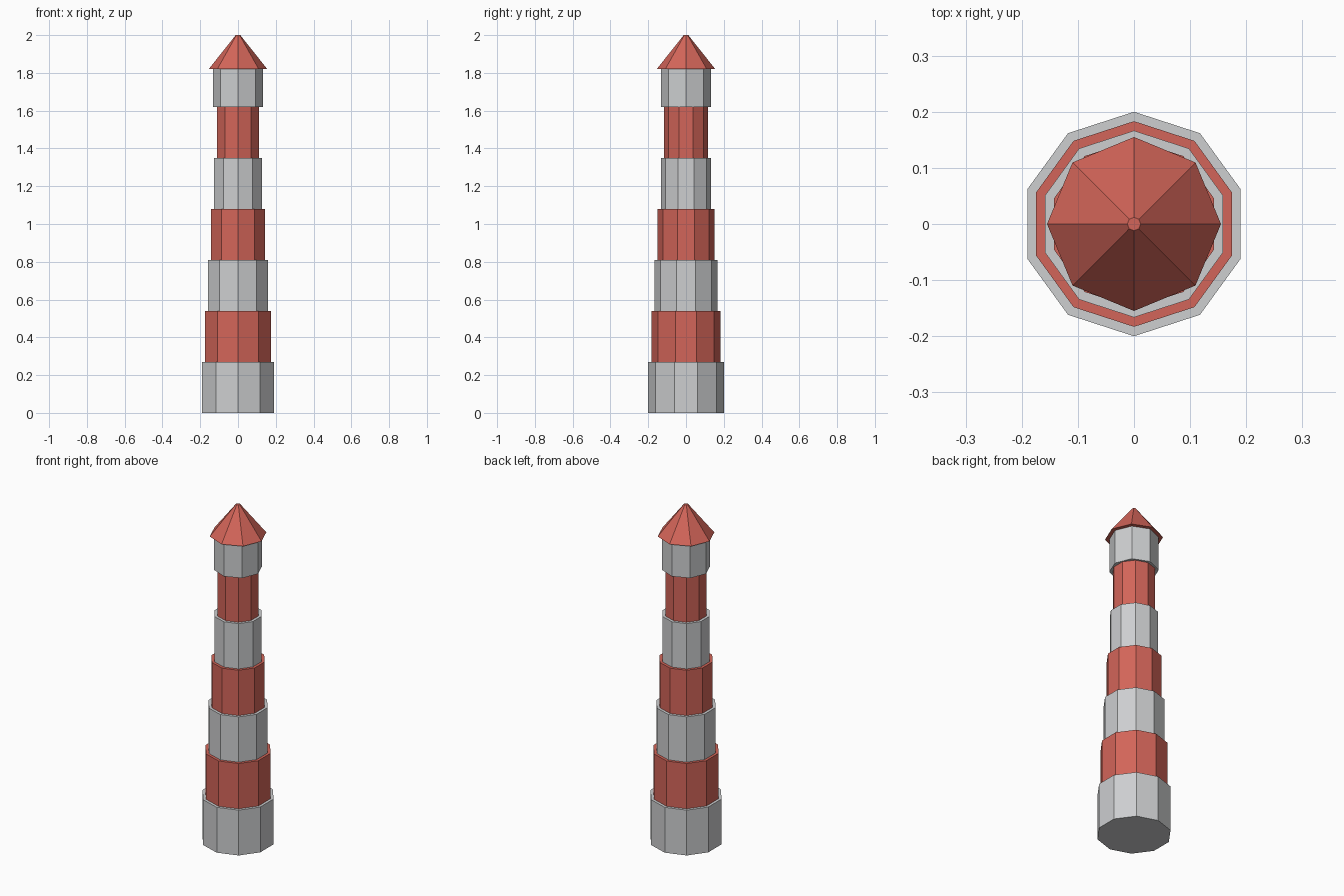
import bpy

if "Cube" in bpy.data.objects:
    bpy.data.objects.remove(bpy.data.objects["Cube"])


def material(name, rgb):
    mat = bpy.data.materials.new(name)
    mat.diffuse_color = (*rgb, 1.0)
    mat.use_nodes = True
    mat.node_tree.nodes["Principled BSDF"].inputs["Base Color"].default_value = mat.diffuse_color
    return mat


light_grey = material("light grey", (0.61, 0.62, 0.63))
brick_red = material("brick red", (0.65, 0.13, 0.10))


def prism(name, sides, r_bottom, r_top, z0, z1, mat):
    """Flat-faced closed prism or cone frustum with a corner on the y axis."""
    bpy.ops.mesh.primitive_cone_add(
        vertices=sides, radius1=r_bottom, radius2=r_top, depth=z1 - z0,
        end_fill_type='NGON', location=(0, 0, (z0 + z1) / 2))
    obj = bpy.context.object
    obj.name = name
    obj.data.materials.append(mat)
    return obj


# Tower: six ten-sided bands, each narrower than the one below
BANDS = 6
STEP = 0.27
for i in range(BANDS):
    radius = 0.2 - i * 0.0168
    prism(f"tower_band_{i + 1}", 10, radius, radius, i * STEP, (i + 1) * STEP,
          brick_red if i % 2 else light_grey)

# Lantern room: eight-sided, overhanging the top band
prism("lantern_room", 8, 0.132, 0.132, BANDS * STEP, 1.82, light_grey)

# Roof: eight-sided cone with a small blunt tip
prism("roof", 8, 0.155, 0.012, 1.82, 2.0, brick_red)
